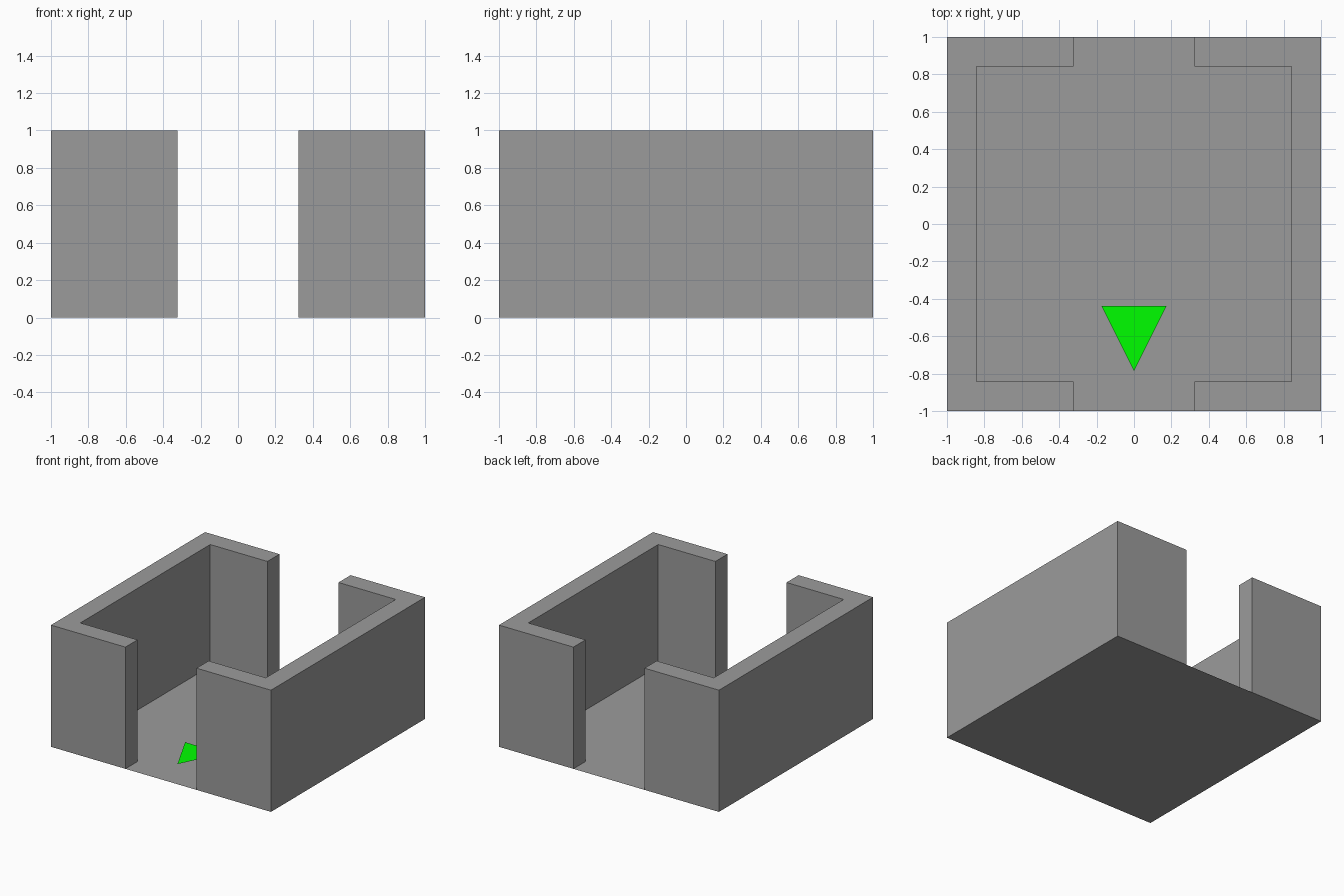
import bpy, bmesh

if "Cube" in bpy.data.objects:
    bpy.data.objects.remove(bpy.data.objects["Cube"])

WALL_IN = 0.843   # inner wall face
GAP = 0.323       # half width of the doorways
GREY = (0.33, 0.33, 0.33, 1)
GREEN = (0.0, 1.0, 0.0, 1)


def flat_part(name, outline, color, z=0.0, height=0.0, mirror=False):
    """Polygon outline at z; with a height it becomes open-bottomed walls with a top cap."""
    bm = bmesh.new()
    face = bm.faces.new([bm.verts.new((x, y, z)) for x, y in outline])
    if height:
        top = bmesh.ops.extrude_face_region(bm, geom=[face])["geom"]
        bmesh.ops.translate(bm, vec=(0, 0, height),
                            verts=[g for g in top if isinstance(g, bmesh.types.BMVert)])
        if face.is_valid:
            bmesh.ops.delete(bm, geom=[face], context='FACES_ONLY')
        bmesh.ops.recalc_face_normals(bm, faces=bm.faces)
        if max(bm.faces, key=lambda f: f.calc_center_median().z).normal.z < 0:
            bmesh.ops.reverse_faces(bm, faces=bm.faces)
    mesh = bpy.data.meshes.new(name)
    bm.to_mesh(mesh)
    bm.free()
    obj = bpy.data.objects.new(name, mesh)
    bpy.context.collection.objects.link(obj)
    if mirror:
        obj.modifiers.new("Mirror", 'MIRROR').use_axis[0] = True
    mat = bpy.data.materials.new(name)
    mat.diffuse_color = color
    mat.use_nodes = True
    mat.node_tree.nodes["Principled BSDF"].inputs["Base Color"].default_value = mat.diffuse_color
    mesh.materials.append(mat)
    return obj


# Floor sheet
flat_part("floor", [(-1, -1), (1, -1), (1, 1), (-1, 1)], GREY)

# C-shaped side walls, leaving doorways front and back
flat_part("side_walls",
          [(GAP, -1), (1, -1), (1, 1), (GAP, 1),
           (GAP, WALL_IN), (WALL_IN, WALL_IN), (WALL_IN, -WALL_IN), (GAP, -WALL_IN)],
          GREY, height=1.0, mirror=True)

# Green direction marker hovering just above the floor
flat_part("floor_arrow", [(0, -0.786), (0.174, -0.438), (-0.174, -0.438)],
          GREEN, z=0.044)
